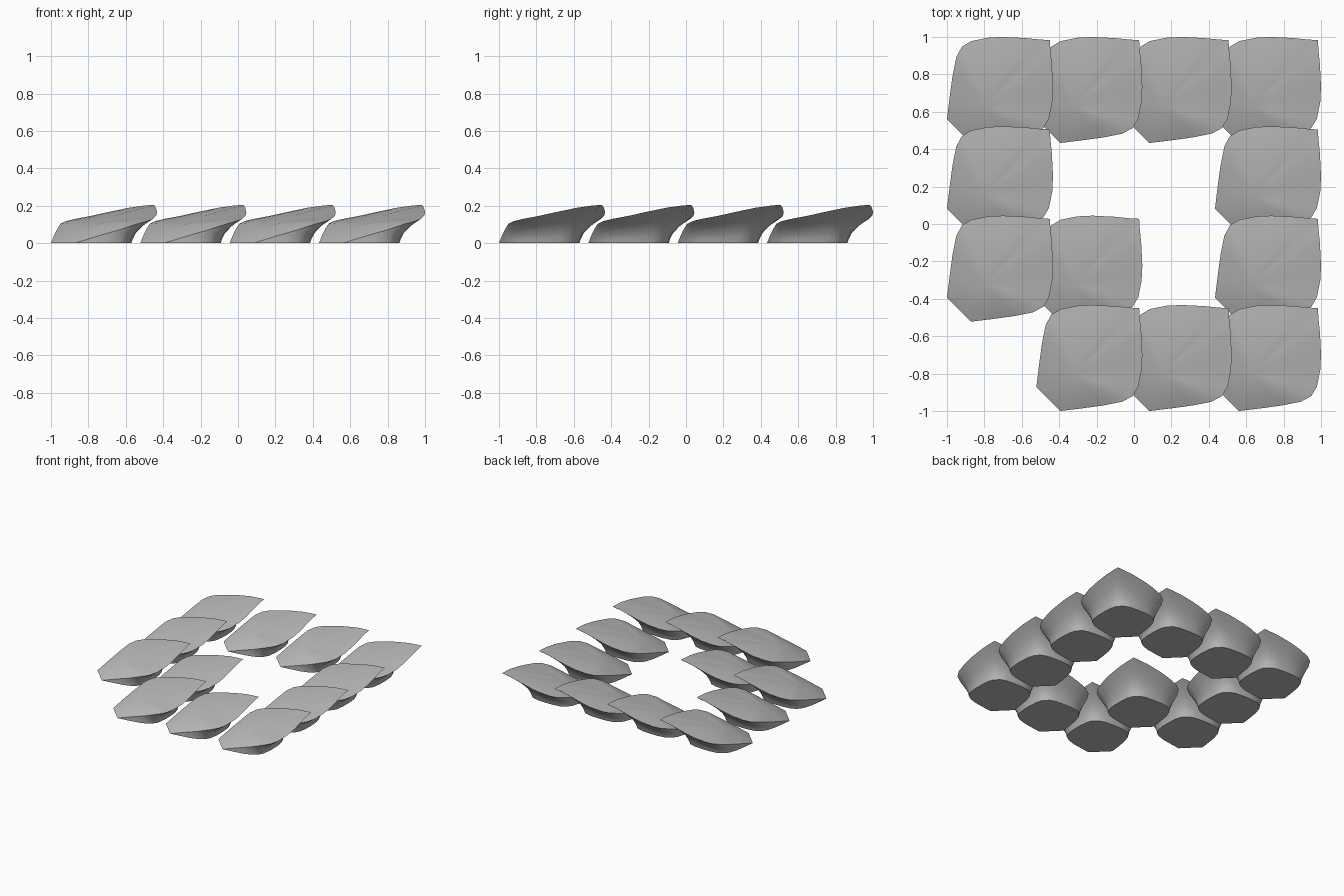
import bpy, bmesh, math
from mathutils import Vector

if "Cube" in bpy.data.objects:
    bpy.data.objects.remove(bpy.data.objects["Cube"])

grey = bpy.data.materials.new("matte_grey")
grey.diffuse_color = (0.5, 0.5, 0.5, 1)
grey.use_nodes = True
grey.node_tree.nodes["Principled BSDF"].inputs["Base Color"].default_value = grey.diffuse_color

# Half of the rim (x, y, z) and the matching foot outline (x, y)
HALF = [
    ((.127, 0, 0), (.127, 0)),
    ((.25, .015, .038), (.22, .012)),
    ((.36, .030, .070), (.30, .025)),
    ((.46, .050, .103), (.36, .045)),
    ((.515, .08, .118), (.395, .07)),
    ((.545, .13, .130), (.42, .11)),
    ((.563, .22, .147), (.43, .18)),
    ((.567, .30, .165), (.43, .25)),
    ((.561, .42, .190), (.425, .32)),
    ((.553, .50, .201), (.41, .37)),
    ((.55, .55, .205), (.39, .39)),
]


def swap(v):
    return Vector((v.y, v.x, v.z))


# Mirror across the diagonal to close both outlines
rim = [Vector(r) for r, f in HALF]
foot = [Vector((*f, 0)) for r, f in HALF]
rim += [swap(v) for v in reversed(rim[:-1])]
foot += [swap(v) for v in reversed(foot[:-1])]
N = len(rim)
CROWN = Vector((.20, .20, .097))


def make_petal_mesh():
    bm = bmesh.new()
    # flared underside: steep at the foot, spreading out to the rim
    rings = [foot]
    for out, up in ((.06, .16), (.17, .36), (.42, .60), (.72, .82), (1, 1)):
        rings.append([Vector((f.x + (r.x - f.x) * out, f.y + (r.y - f.y) * out, r.z * up))
                      for r, f in zip(rim, foot)])
    # gently domed top, closing in on the crown
    for t in (.2, .45, .7):
        lift = Vector((0, 0, .03 * t * (1 - t)))
        rings.append([r.lerp(CROWN, t) + lift for r in rim])
    loops = [[bm.verts.new(v) for v in ring] for ring in rings]
    top = bm.verts.new(CROWN)
    for a, b in zip(loops, loops[1:]):
        for i in range(N):
            j = (i + 1) % N
            bm.faces.new((a[i], a[j], b[j], b[i]))
    for i in range(N):
        bm.faces.new((loops[-1][i], loops[-1][(i + 1) % N], top))
    bm.faces.new(list(reversed(loops[0])))
    # the foot and rim meet along the cut corner
    bmesh.ops.remove_doubles(bm, verts=bm.verts, dist=.0005)
    bmesh.ops.recalc_face_normals(bm, faces=bm.faces)
    mesh = bpy.data.meshes.new("petal_tile")
    bm.to_mesh(mesh)
    bm.free()
    mesh.materials.append(grey)
    return mesh


# Tiles laid out as a stepped ring, back row first
PITCH = 1.433 / 3
LAYOUT = ["XXXX",
          "X..X",
          "XX.X",
          ".XXX"]
bpy.ops.object.select_all(action='DESELECT')
mesh = make_petal_mesh()
for row, line in enumerate(LAYOUT):
    for col, mark in enumerate(line):
        if mark == "X":
            tile = bpy.data.objects.new(f"tile_row{row}_col{col}", mesh)
            tile.location = (-1 + col * PITCH, .433 - row * PITCH, 0)
            bpy.context.collection.objects.link(tile)
            last = tile

# Smooth shading, keeping the rim and foot edges crisp (the mesh is shared)
last.select_set(True)
bpy.context.view_layer.objects.active = last
bpy.ops.object.shade_smooth_by_angle(angle=math.radians(35))
